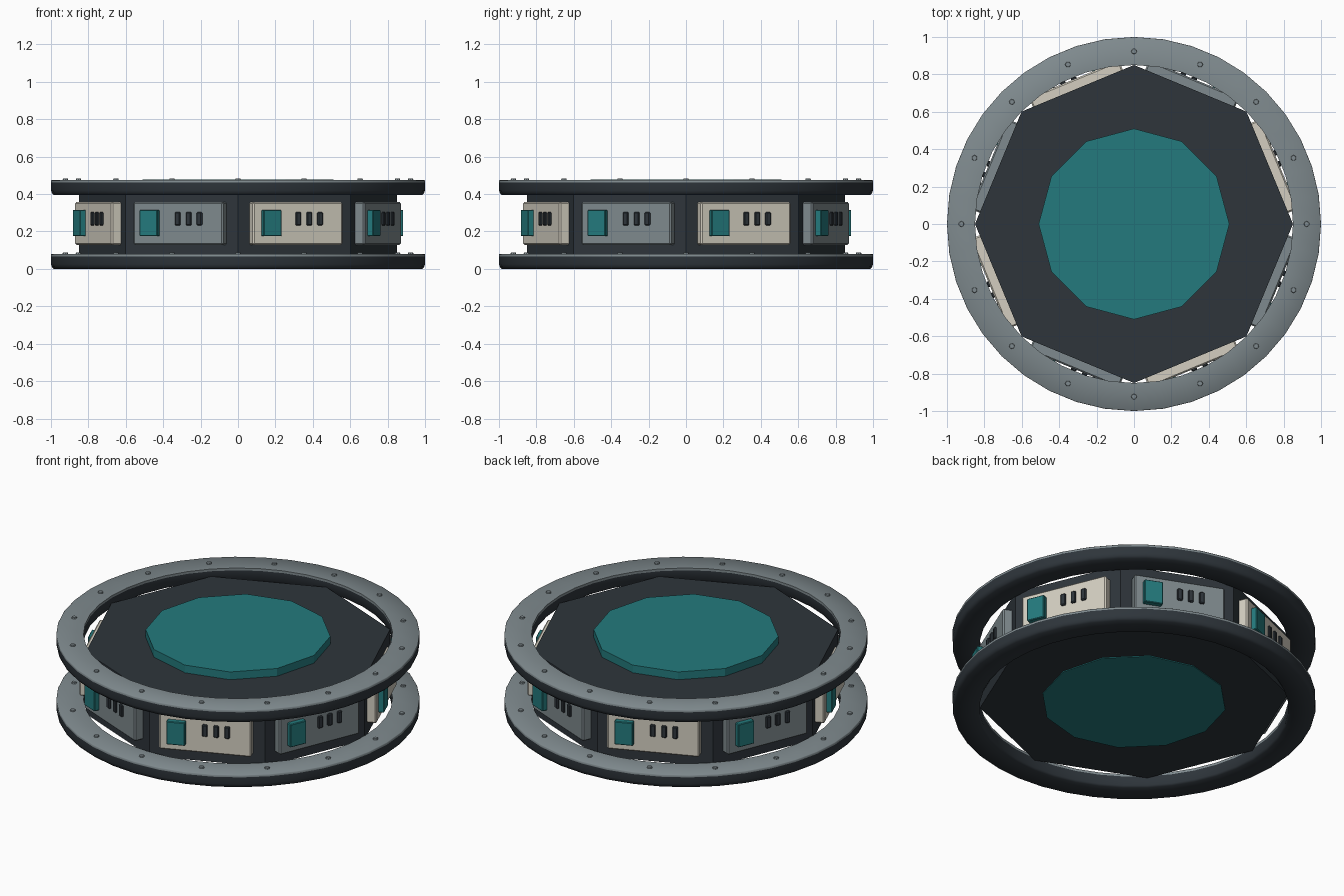
import bpy, bmesh
from math import pi, sin, cos, radians
from mathutils import Matrix

cube = bpy.data.objects.get("Cube")
if cube:
    bpy.data.objects.remove(cube)


def material(name, srgb):
    lin = [((c / 255 + 0.055) / 1.055) ** 2.4 for c in srgb]
    m = bpy.data.materials.new(name)
    m.use_nodes = True
    m.diffuse_color = (*lin, 1)
    m.node_tree.nodes["Principled BSDF"].inputs["Base Color"].default_value = (*lin, 1)
    return m


DARK = material("dark_slate", (46, 53, 59))
GREY = material("steel_grey", (127, 138, 142))
CREAM = material("warm_cream", (211, 206, 192))
TEAL = material("deep_teal", (36, 122, 125))


def finish(name, bm, mat, smooth=None):
    bmesh.ops.recalc_face_normals(bm, faces=bm.faces)
    mesh = bpy.data.meshes.new(name)
    bm.to_mesh(mesh)
    bm.free()
    mesh.materials.append(mat)
    ob = bpy.data.objects.new(name, mesh)
    bpy.context.collection.objects.link(ob)
    if smooth:
        bpy.ops.object.select_all(action="DESELECT")
        ob.select_set(True)
        bpy.context.view_layer.objects.active = ob
        bpy.ops.object.shade_smooth_by_angle(angle=radians(smooth))
    return ob


def prism(name, sides, radius, z0, z1, mat):
    bm = bmesh.new()
    bmesh.ops.create_cone(bm, cap_ends=True, segments=sides, radius1=radius,
                          radius2=radius, depth=z1 - z0,
                          matrix=Matrix.Translation((0, 0, (z0 + z1) / 2)))
    return finish(name, bm, mat)


def lathe(name, profile, steps, mat):
    """Spin a closed (radius, height) profile around z."""
    bm = bmesh.new()
    rows = []
    for i in range(steps):
        a = 2 * pi * i / steps
        rows.append([bm.verts.new((r * cos(a), r * sin(a), z)) for r, z in profile])
    n = len(profile)
    for i in range(steps):
        a, b = rows[i], rows[(i + 1) % steps]
        for j in range(n):
            k = (j + 1) % n
            bm.faces.new((a[j], b[j], b[k], a[k]))
    return finish(name, bm, mat, 50)


def wall_block(name, angle, u, z, width, height, r0, r1, mat, bevel):
    """Box on a wall facing the angle, u along the wall, from r0 out to r1."""
    bm = bmesh.new()
    place = (Matrix.Rotation(angle, 4, "Z")
             @ Matrix.Translation(((r0 + r1) / 2, u, z))
             @ Matrix.Diagonal((r1 - r0, width, height, 1)))
    bmesh.ops.create_cube(bm, size=1, matrix=place)
    bmesh.ops.bevel(bm, geom=bm.edges[:], offset=bevel, segments=1,
                    affect="EDGES", profile=0.5)
    return finish(name, bm, mat)


# Octagonal core and the teal disc showing above and below it
prism("core", 8, 0.85, 0.055, 0.43, DARK)
prism("top_disc", 12, 0.51, 0.40, 0.477, TEAL)
prism("bottom_disc", 12, 0.51, 0.05, 0.10, TEAL)

# Two matching rings: dark body, grey cover plate, bolts
for side, base in (("lower", 0.0), ("upper", 0.395)):
    top = base + 0.066
    body = [(0.86, base), (0.985, base), (0.995, base + 0.01), (1.0, base + 0.025),
            (1.0, top), (0.85, top), (0.85, base + 0.01)]
    lathe(side + "_ring_body", body, 40, DARK)
    plate = [(0.85, top), (1.0, top), (1.0, base + 0.077),
             (0.997, base + 0.08), (0.85, base + 0.08)]
    lathe(side + "_ring_plate", plate, 40, GREY)
    bm = bmesh.new()
    for i in range(16):
        a = 2 * pi * i / 16
        bmesh.ops.create_cone(bm, cap_ends=True, segments=8, radius1=0.016,
                              radius2=0.013, depth=0.012,
                              matrix=Matrix.Translation((0.923 * cos(a), 0.923 * sin(a),
                                                         base + 0.082)))
    finish(side + "_ring_bolts", bm, GREY)

# Eight wall panels, each with a teal screen and three slots
for i in range(8):
    a = radians(22.5 + 45 * i)
    wall_block("wall_panel", a, 0, 0.243, 0.52, 0.23, 0.775, 0.838,
               GREY if i % 2 else CREAM, 0.008)
    wall_block("panel_screen", a, -0.159, 0.245, 0.105, 0.14, 0.82, 0.87, TEAL, 0.004)
    for k in range(3):
        wall_block("panel_slot", a, 0.063 * k, 0.268, 0.03, 0.072, 0.82, 0.85, DARK, 0.005)
